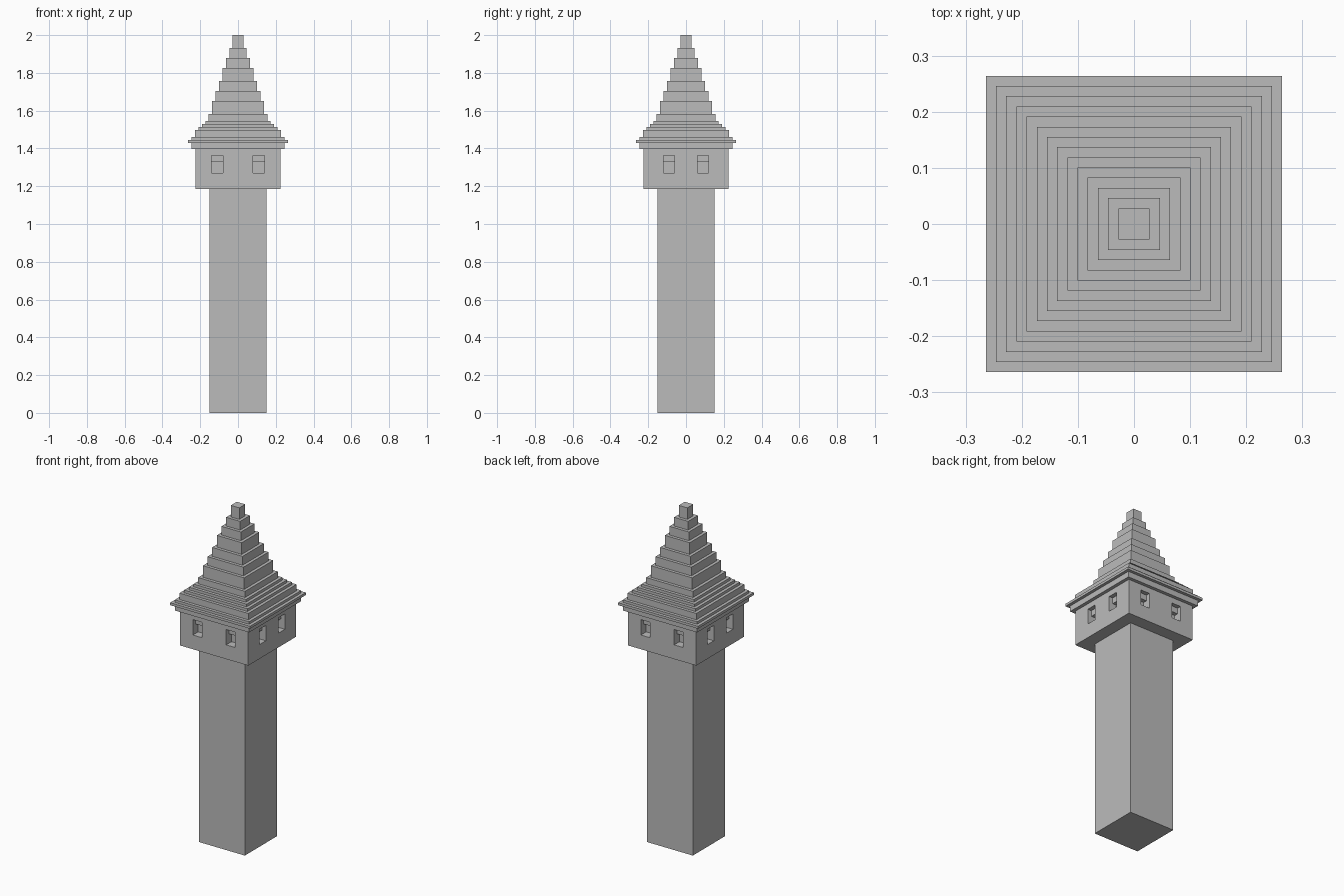
import bpy, bmesh
from mathutils import Matrix, Vector

if "Cube" in bpy.data.objects:
    bpy.data.objects.remove(bpy.data.objects["Cube"])

grey = bpy.data.materials.new("plain grey stone")
grey.diffuse_color = (0.5, 0.5, 0.5, 1)
grey.use_nodes = True
grey.node_tree.nodes["Principled BSDF"].inputs["Base Color"].default_value = grey.diffuse_color


def finish(name, bm):
    bmesh.ops.recalc_face_normals(bm, faces=bm.faces)
    mesh = bpy.data.meshes.new(name)
    bm.to_mesh(mesh)
    bm.free()
    mesh.materials.append(grey)
    ob = bpy.data.objects.new(name, mesh)
    bpy.context.collection.objects.link(ob)
    return ob


def square_loft(name, profile):
    """Closed square solid through (half width, z) rings."""
    bm = bmesh.new()
    rings = [[bm.verts.new((h * sx, h * sy, z)) for sx, sy in
              ((-1, -1), (1, -1), (1, 1), (-1, 1))] for h, z in profile]
    for a, b in zip(rings, rings[1:]):
        for i in range(4):
            j = (i + 1) % 4
            bm.faces.new((a[i], a[j], b[j], b[i]))
    bm.faces.new(rings[0][::-1])
    bm.faces.new(rings[-1])
    return finish(name, bm)


# Shaft and overhanging chamber
Z_CHAMBER, Z_EAVES, HALF = 1.185, 1.396, 0.226
square_loft("tower_shaft", [(0.151, 0), (0.151, Z_CHAMBER)])
chamber = square_loft("upper_chamber", [(HALF, Z_CHAMBER), (HALF, Z_EAVES)])

# Stepped roof: tiers shrink by a constant step
tops = [1.43, 1.445, 1.46, 1.498, 1.514, 1.53, 1.546, 1.583,
        1.652, 1.704, 1.757, 1.827, 1.879, 1.931, 2.0]
profile, z = [], Z_EAVES
for i, top in enumerate(tops):
    h = 0.246 if i == 0 else 0.264 - 0.01815 * (i - 1)
    profile += [(h, z), (h, top)]
    z = top
square_loft("stepped_roof", profile)

# Window recesses: shallow upper panel over a deeper lower opening
bm = bmesh.new()
for turn in range(4):
    rot = Matrix.Rotation(turn * 1.5707963268, 4, 'Z')
    offset = 0.11 if turn % 2 == 0 else 0.09
    for x in (-offset, offset):
        out, w = -HALF - 0.02, 0.03
        # stepped side profile (y, z) extruded across the window
        side = [(out, 1.27), (-HALF + 0.05, 1.27), (-HALF + 0.05, 1.327),
                (-HALF + 0.025, 1.327), (-HALF + 0.025, 1.362), (out, 1.362)]
        l, r = [[bm.verts.new(rot @ Vector((x + s, y, zz))) for y, zz in side]
                for s in (-w, w)]
        bm.faces.new(l)
        bm.faces.new(r[::-1])
        for i in range(6):
            j = (i + 1) % 6
            bm.faces.new((l[i], r[i], r[j], l[j]))
cutter = finish("window_cutter", bm)
cutter.hide_render = True

mod = chamber.modifiers.new("windows", 'BOOLEAN')
mod.operation = 'DIFFERENCE'
mod.solver = 'EXACT'
mod.object = cutter
bpy.context.view_layer.objects.active = chamber
bpy.ops.object.modifier_apply(modifier=mod.name)
bpy.data.objects.remove(cutter)
